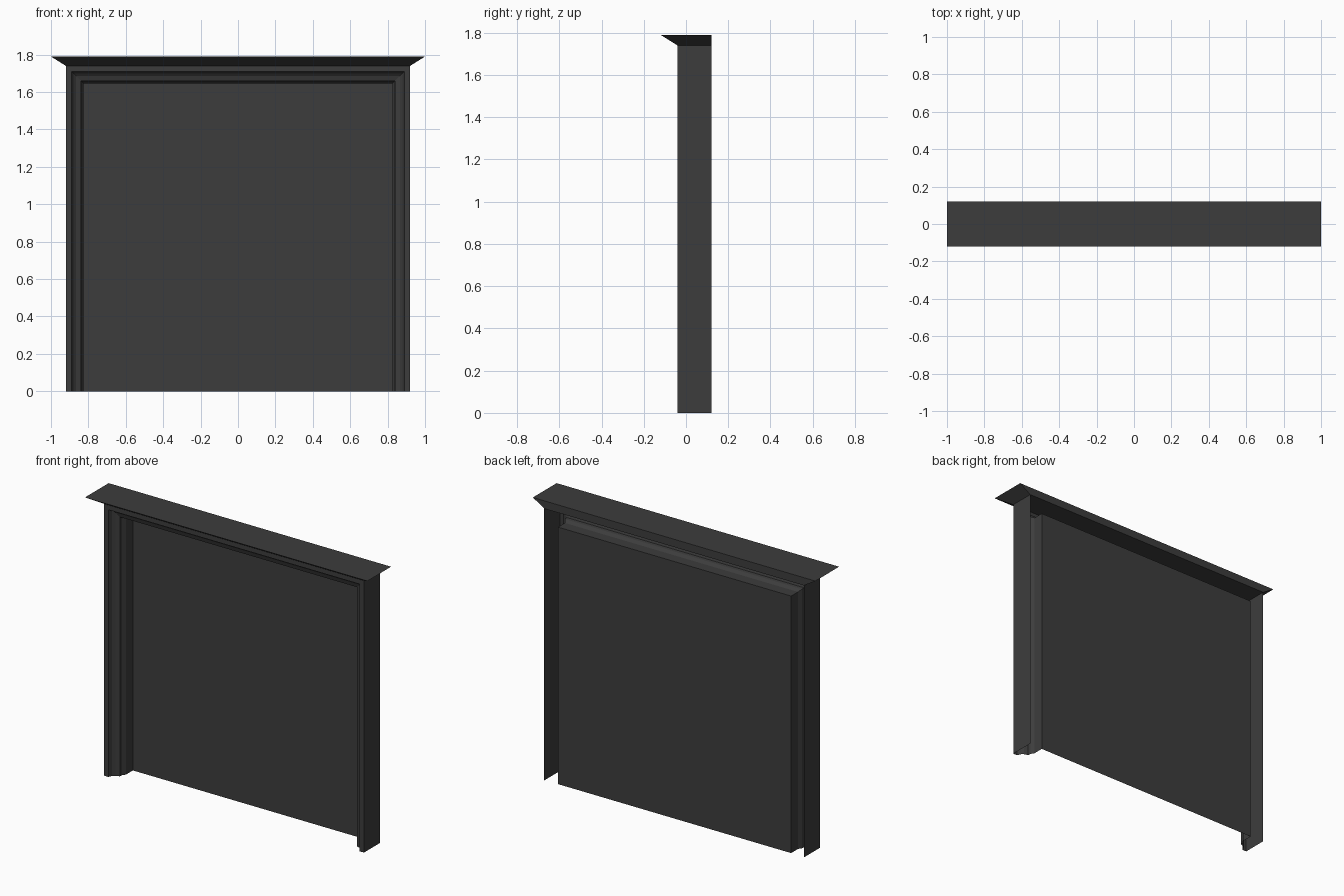
import bpy

cube = bpy.data.objects.get("Cube")
if cube:
    bpy.data.objects.remove(cube)

charcoal = bpy.data.materials.new("charcoal")
charcoal.use_nodes = True
COLOUR = (0.046, 0.046, 0.046, 1)
charcoal.diffuse_color = COLOUR
charcoal.node_tree.nodes["Principled BSDF"].inputs["Base Color"].default_value = COLOUR


def make(name, verts, faces):
    mesh = bpy.data.meshes.new(name)
    mesh.from_pydata(verts, [], faces)
    mesh.materials.append(charcoal)
    obj = bpy.data.objects.new(name, mesh)
    bpy.context.collection.objects.link(obj)
    return obj


HALF, TOP = 0.92, 1.74      # outer frame half width and height
FRONT, BACK = -0.04, 0.12


def arch(inset, y):
    """Door-shaped path: up one side, across the head, down the other."""
    x, z = HALF - inset, TOP - inset
    return [(-x, y, 0), (-x, y, z), (x, y, z), (x, y, 0)]


# Moulded frame: (inset, depth) profile swept round the arch with mitres
profile = [(0, BACK), (0, FRONT), (0.03, FRONT), (0.04, -0.015), (0.055, -0.003),
           (0.08, 0.005), (0.082, 0.025), (0.095, 0.045), (0.095, 0.115)]
verts = [p for inset, y in profile for p in arch(inset, y)]
faces = []
for ring in range(len(profile) - 1):
    for side in range(3):
        a = ring * 4 + side
        faces.append((a, a + 4, a + 5, a + 1))
make("door_frame", verts, faces)

# Door panel closing the recess
make("door_panel", arch(*profile[-1]), [(0, 3, 2, 1)])

# Cornice flaring to the front and both sides, flush at the back
FLARE, CROWN = 0.08, 1.79
low = [(-HALF, FRONT, TOP), (HALF, FRONT, TOP), (HALF, BACK, TOP), (-HALF, BACK, TOP)]
w = HALF + FLARE
high = [(-w, FRONT - FLARE, CROWN), (w, FRONT - FLARE, CROWN),
        (w, BACK, CROWN), (-w, BACK, CROWN)]
sides = [(i, (i + 1) % 4, (i + 1) % 4 + 4, i + 4) for i in range(4)]
make("cornice", low + high, sides + [(4, 5, 6, 7)])
